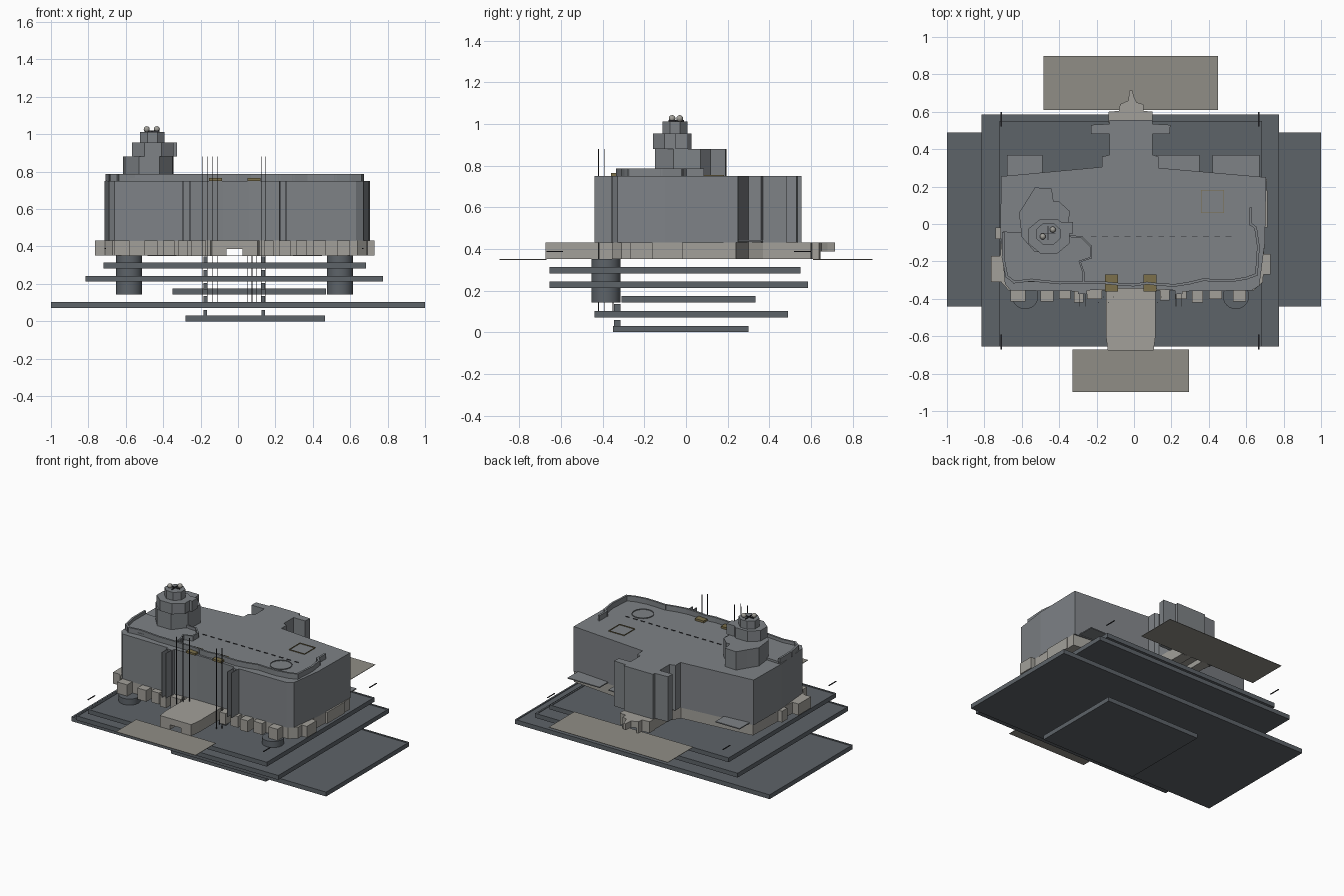
import bpy, bmesh, math, random
from mathutils import Matrix, Vector

random.seed(4)


def mat(name, r, g, b):
    m = bpy.data.materials.new(name)
    m.diffuse_color = (r, g, b, 1)
    return m


SLAB = mat("dark_slab", 0.11, 0.125, 0.14)
WALL = mat("grey_wall", 0.21, 0.225, 0.24)
STONE = mat("pale_stone", 0.36, 0.35, 0.32)
PAVE = mat("paving", 0.28, 0.27, 0.24)
BROWN = mat("brown_hatch", 0.2, 0.16, 0.07)
DARK = mat("dark_metal", 0.03, 0.03, 0.035)


def finish(name, bm, m):
    bmesh.ops.recalc_face_normals(bm, faces=bm.faces)
    me = bpy.data.meshes.new(name)
    bm.to_mesh(me)
    bm.free()
    ob = bpy.data.objects.new(name, me)
    bpy.context.collection.objects.link(ob)
    me.materials.append(m)
    return ob


def prism(name, pts, z0, z1, m):
    bm = bmesh.new()
    f = bm.faces.new([bm.verts.new((x, y, z0)) for x, y in pts])
    up = bmesh.ops.extrude_face_region(bm, geom=[f])["geom"]
    for v in up:
        if isinstance(v, bmesh.types.BMVert):
            v.co.z = z1
    return finish(name, bm, m)


def boxes(name, specs, m):
    """specs: (x0, x1, y0, y1, z0, z1) each, joined in one object"""
    bm = bmesh.new()
    for x0, x1, y0, y1, z0, z1 in specs:
        mx = Matrix.Translation(((x0 + x1) / 2, (y0 + y1) / 2, (z0 + z1) / 2)) @ Matrix.Diagonal((x1 - x0, y1 - y0, z1 - z0, 1))
        bmesh.ops.create_cube(bm, size=1, matrix=mx)
    return finish(name, bm, m)


def ngon(cx, cy, rx, ry, n, off=0.5):
    return [(cx + rx * math.cos((i + off) * 2 * math.pi / n),
             cy + ry * math.sin((i + off) * 2 * math.pi / n)) for i in range(n)]


def strip(name, pts, w, z0, z1, m, closed=False):
    """low wall following a path"""
    bm = bmesh.new()
    for a, b in zip(pts, pts[1:] + (pts[:1] if closed else [])):
        a, b = Vector(a), Vector(b)
        d = b - a
        mx = (Matrix.Translation(((a.x + b.x) / 2, (a.y + b.y) / 2, (z0 + z1) / 2))
              @ Matrix.Rotation(math.atan2(d.y, d.x), 4, 'Z')
              @ Matrix.Diagonal((d.length + w, w, z1 - z0, 1)))
        bmesh.ops.create_cube(bm, size=1, matrix=mx)
    return finish(name, bm, m)


# basement floors with a fine raised rim
FLOORS = [(-0.28, 0.465, -0.35, 0.30, 0.0), (-1, 1, -0.44, 0.49, 0.072),
          (-0.35, 0.47, -0.31, 0.335, 0.143), (-0.815, 0.775, -0.655, 0.585, 0.212),
          (-0.72, 0.685, -0.655, 0.55, 0.282)]
for i, (x0, x1, y0, y1, z) in enumerate(FLOORS):
    w = 0.012
    boxes(f"basement_floor_{i + 1}", [(x0, x1, y0, y1, z, z + 0.027)], SLAB)
    boxes(f"basement_rim_{i + 1}", [(x0, x0 + w, y0, y1, z, z + 0.031), (x1 - w, x1, y0, y1, z, z + 0.031),
          (x0, x1, y0, y0 + w, z, z + 0.031), (x0, x1, y1 - w, y1, z, z + 0.031)], SLAB)

# forecourt paving
boxes("front_paving", [(-0.33, 0.295, -0.897, -0.67, 0.348, 0.351)], PAVE)
boxes("rear_paving", [(-0.485, 0.45, 0.61, 0.897, 0.348, 0.351)], PAVE)

# round shafts under the front corners
for side, x in (("left", -0.582), ("right", 0.545)):
    ob = prism(side + "_shaft", ngon(x, -0.385, 0.07, 0.07, 40), 0.143, 0.352, SLAB)
    for p in ob.data.polygons:
        p.use_smooth = abs(p.normal.z) < 0.5

# main hall with rear service core
BODY = [(-0.66, -0.355), (-0.30, -0.36), (-0.30, -0.375), (-0.25, -0.375), (-0.25, -0.355), (-0.08, -0.345),
        (0.06, -0.345), (0.22, -0.355), (0.22, -0.375), (0.26, -0.375), (0.26, -0.36), (0.63, -0.355),
        (0.67, -0.33), (0.70, -0.10), (0.707, 0.25), (0.13, 0.30), (0.13, 0.36), (0.10, 0.37),
        (0.10, 0.48), (0.19, 0.48), (0.195, 0.53), (0.10, 0.535), (0.10, 0.555), (-0.13, 0.555),
        (-0.13, 0.535), (-0.23, 0.53), (-0.23, 0.48), (-0.13, 0.48), (-0.13, 0.37), (-0.17, 0.36),
        (-0.17, 0.305), (-0.71, 0.255), (-0.715, -0.05), (-0.69, -0.32)]
prism("main_hall", BODY, 0.43, 0.75, WALL)
boxes("facade_fins", [(x - 0.002, x + 0.002, -0.44, -0.35, 0.43, 0.75) for x in (-0.29, -0.26, 0.225, 0.255)], WALL)

# ground floor
GROUND = [(-0.67, -0.355), (0.64, -0.355), (0.69, -0.31), (0.71, 0.24), (0.13, 0.30), (0.10, 0.37),
          (0.10, 0.55), (-0.13, 0.55), (-0.13, 0.37), (-0.17, 0.30), (-0.70, 0.25), (-0.72, -0.30)]
REAR = [(-0.135, 0.54), (0.10, 0.54), (0.10, 0.60), (0.05, 0.605), (0.05, 0.64), (0.015, 0.65),
        (0.0, 0.68), (-0.01, 0.715), (-0.025, 0.715), (-0.03, 0.66), (-0.075, 0.64), (-0.08, 0.605), (-0.135, 0.60)]
PORCH = [(-0.15, -0.34), (-0.15, -0.60), (-0.14, -0.675), (0.105, -0.675), (0.115, -0.60), (0.115, -0.34)]
# through passage cut from front porch to rear entrance
for name, pts in (("ground_floor", GROUND), ("rear_entrance", REAR), ("front_porch", PORCH)):
    ob = prism(name, pts, 0.352, 0.432, STONE)
    cut = boxes("passage_cutter", [(-0.062, 0.025, -0.95, 0.95, 0.30, 0.387)], STONE)
    cut.hide_render = True
    mod = ob.modifiers.new("passage", 'BOOLEAN')
    mod.object, mod.solver = cut, 'EXACT'
    bpy.context.view_layer.objects.active = ob
    bpy.ops.object.modifier_apply(modifier=mod.name)
    bpy.data.objects.remove(cut)

# bay boxes around the ground floor
bays = [(x, x + w, -d, -0.34, 0.352, 0.432) for x, w, d in
        ((-0.66, 0.08, 0.415), (-0.50, 0.07, 0.415), (-0.40, 0.06, 0.40), (-0.32, 0.05, 0.42), (-0.25, 0.08, 0.40),
         (0.14, 0.05, 0.41), (0.22, 0.06, 0.40), (0.31, 0.06, 0.42), (0.40, 0.07, 0.40), (0.53, 0.07, 0.415))]
bays += [(-0.74, -0.68, -0.08, -0.02, 0.352, 0.432), (-0.765, -0.68, -0.31, -0.17, 0.352, 0.432),
         (0.66, 0.715, -0.02, 0.18, 0.352, 0.432), (0.66, 0.73, -0.27, -0.16, 0.352, 0.432)]
boxes("window_bays", bays, STONE)

# rear canopies
boxes("rear_canopies", [(-0.68, -0.49, 0.24, 0.37, 0.435, 0.442), (0.12, 0.35, 0.26, 0.37, 0.435, 0.442),
                        (0.42, 0.67, 0.24, 0.37, 0.435, 0.442)], WALL)

# roof parapet, slightly irregular along front and right
path = [(-0.70, -0.05), (-0.70, -0.18), (-0.68, -0.28), (-0.64, -0.31), (-0.55, -0.30), (-0.40, -0.315), (-0.15, -0.315)]
path += [(-0.08 + 0.075 * i, -0.315 + random.uniform(-0.015, 0.02)) for i in range(9)]
path += [(0.60, -0.29), (0.655, -0.27), (0.665, -0.12), (0.65, -0.02), (0.625, 0.0), (0.625, 0.08)]
strip("roof_parapet", path, 0.014, 0.75, 0.787, WALL)

# raised terrace at the left front
TERRACE = [(-0.70, -0.04), (-0.70, -0.18), (-0.68, -0.28), (-0.64, -0.31), (-0.27, -0.31), (-0.27, -0.26),
           (-0.29, -0.20), (-0.23, -0.18), (-0.23, -0.12), (-0.28, -0.07), (-0.55, -0.05)]
prism("roof_terrace", TERRACE, 0.75, 0.765, WALL)
strip("terrace_edge", TERRACE[4:], 0.01, 0.75, 0.785, WALL)

# roof markings and hatches
strip("roof_skylight_frame", [(0.36, 0.06), (0.48, 0.06), (0.48, 0.18), (0.36, 0.18)], 0.004, 0.75, 0.755, BROWN, True)
strip("roof_ring", ngon(0.45, -0.16, 0.07, 0.07, 24), 0.004, 0.75, 0.755, WALL, True)
boxes("roof_dashes", [(-0.23 + 0.06 * i, -0.20 + 0.06 * i, -0.068, -0.063, 0.75, 0.754) for i in range(13)], DARK)
boxes("roof_hatches", [(-0.155, -0.085, -0.36, -0.27, 0.751, 0.765), (0.05, 0.12, -0.36, -0.27, 0.751, 0.765)], BROWN)

# stepped roof tower
LOW = [(-0.60, -0.07), (-0.53, -0.15), (-0.42, -0.15), (-0.35, -0.06), (-0.345, 0.07), (-0.40, 0.12),
       (-0.43, 0.12), (-0.44, 0.19), (-0.53, 0.195), (-0.57, 0.13), (-0.615, 0.06)]
prism("tower_base", LOW, 0.75, 0.88, WALL)
prism("tower_middle", ngon(-0.455, -0.065, 0.12, 0.10, 8), 0.88, 0.955, WALL)
boxes("tower_wing", [(-0.45, -0.325, -0.05, 0.01, 0.88, 0.955)], WALL)
prism("tower_top", ngon(-0.458, -0.053, 0.07, 0.064, 8), 0.955, 1.012, WALL)
bm = bmesh.new()
for x, y in ((-0.488, -0.067), (-0.434, -0.03)):
    bmesh.ops.create_uvsphere(bm, u_segments=16, v_segments=10, radius=0.016, matrix=Matrix.Translation((x, y, 1.027)))
for f in bm.faces:
    f.smooth = True
finish("tower_spheres", bm, STONE)
boxes("tower_mast_bars", [(-0.50, -0.42, -0.051, -0.048, 1.012, 1.02), (-0.462, -0.458, -0.085, -0.01, 1.012, 1.02)], DARK)

# slender masts at the front
r = 0.0018
boxes("front_masts", [(x - r, x + r, y - r, y + r, 0.10, 0.88) for x, y in
      ((-0.188, -0.42), (-0.165, -0.39), (-0.135, -0.42), (-0.108, -0.39), (0.125, -0.42), (0.148, -0.39))], DARK)
boxes("short_masts", [(x - r, x + r, -0.352, -0.348, 0.10, 0.38) for x in (0.05, 0.075, 0.1)], DARK)

# stacked stair blocks between the basement floors
boxes("stair_blocks", [(x - 0.01, x + 0.01, -0.345, -0.315, z, z + 0.035) for x in (-0.175, 0.135)
                       for z in (0.025, 0.10, 0.17, 0.24, 0.31)], SLAB)

# floating corner bars
boxes("corner_bars", [(x - 0.003, x + 0.003, y, y + 0.08, 0.386, 0.391) for x in (-0.71, 0.667)
                      for y in (-0.67, 0.52)], DARK)
